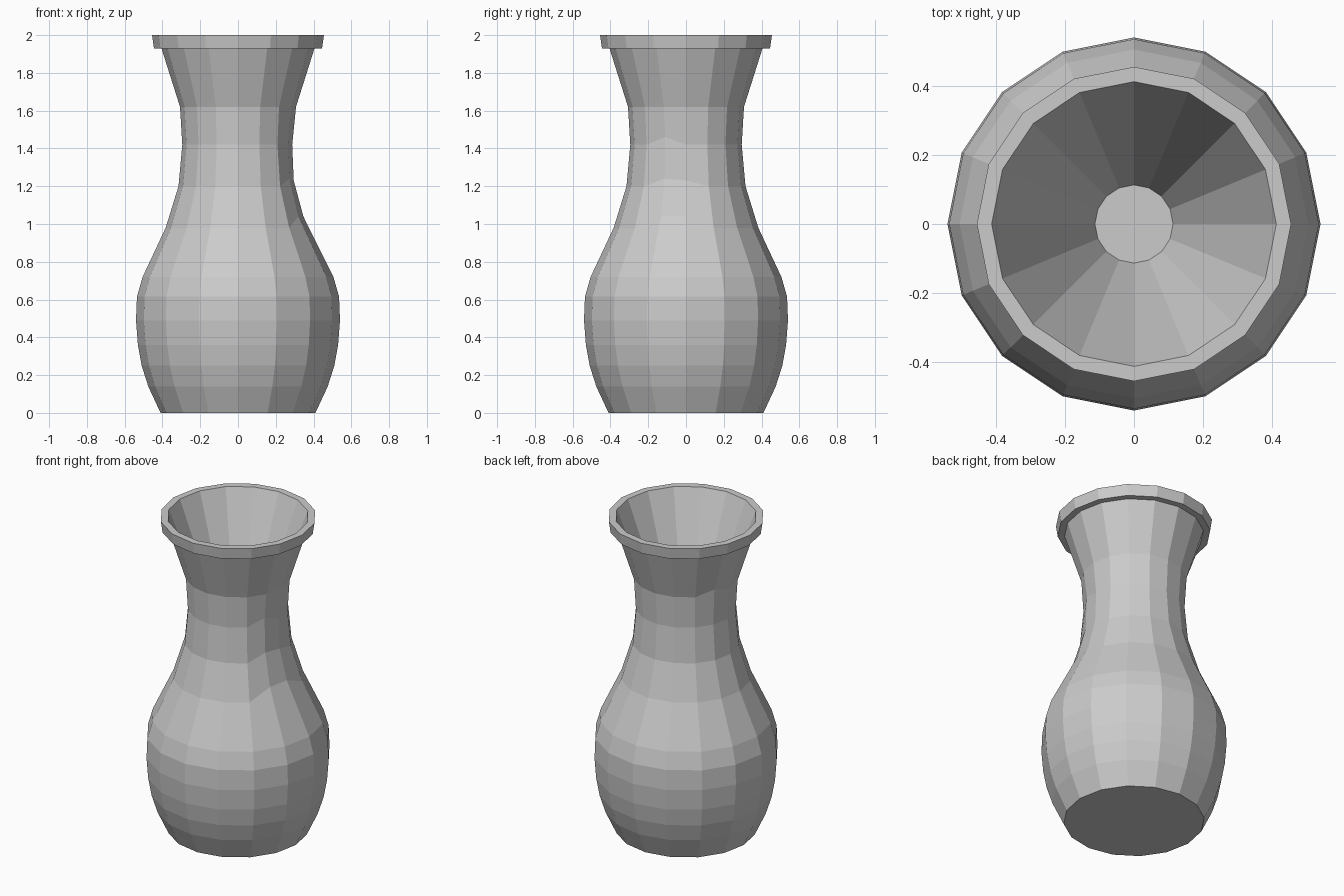
import bpy, bmesh
from math import cos, sin, pi

if "Cube" in bpy.data.objects:
    bpy.data.objects.remove(bpy.data.objects["Cube"])

SIDES = 16

# (radius, height) from the foot, up over the lip, then down the tapered inside
PROFILE = [
    (0.41, 0.0), (0.475, 0.14), (0.51, 0.25), (0.53, 0.36), (0.54, 0.49),
    (0.535, 0.615), (0.505, 0.72), (0.383, 0.98), (0.315, 1.20),
    (0.295, 1.42), (0.307, 1.62), (0.405, 1.93), (0.445, 1.93),
    (0.455, 2.0), (0.412, 2.0), (0.113, 1.25),
]

# Hand-made unevenness of the neck: (ring, side) -> (radius change, height change)
DENTS = {
    (7, 0): (-0.037, 0.06), (7, 15): (-0.037, 0.06),
    (8, 0): (-0.02, 0.03), (8, 15): (-0.02, 0.04),
    (9, 0): (-0.008, 0.0), (9, 15): (-0.008, 0.04),
    (10, 7): (0.0, 0.03),
}

bm = bmesh.new()

# Rings of the vase
rings = []
for i, (radius, height) in enumerate(PROFILE):
    ring = []
    for k in range(SIDES):
        dr, dz = DENTS.get((i, k), (0, 0))
        a = 2 * pi * k / SIDES
        r = radius + dr
        ring.append(bm.verts.new((r * cos(a), r * sin(a), height + dz)))
    rings.append(ring)

# Walls, foot and inner floor
for lower, upper in zip(rings, rings[1:]):
    for k in range(SIDES):
        n = (k + 1) % SIDES
        bm.faces.new((lower[k], lower[n], upper[n], upper[k]))
bm.faces.new(rings[0][::-1])
bm.faces.new(rings[-1])
bmesh.ops.recalc_face_normals(bm, faces=bm.faces)

mesh = bpy.data.meshes.new("vase")
bm.to_mesh(mesh)
bm.free()
bpy.context.collection.objects.link(bpy.data.objects.new("vase", mesh))
